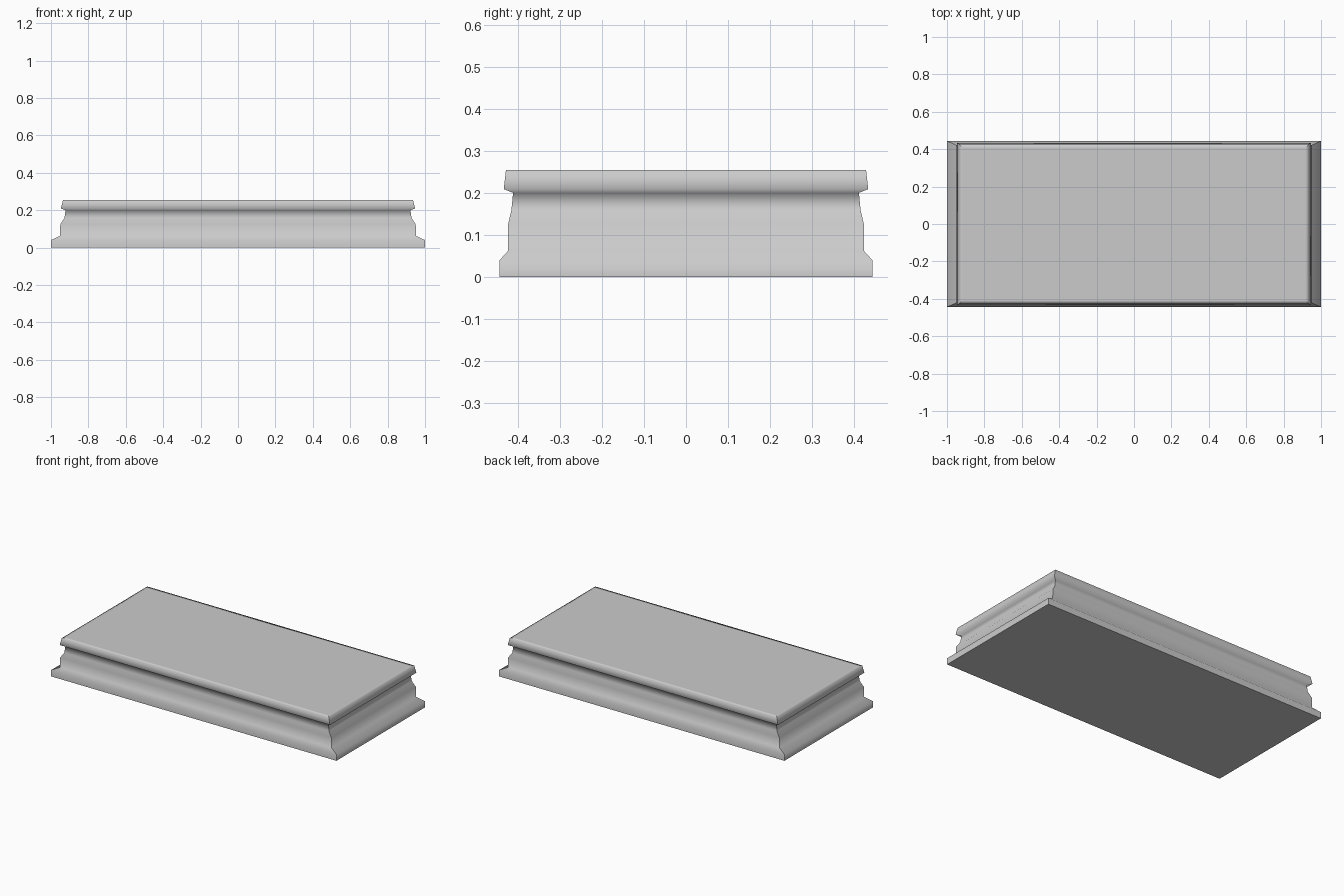
import bpy
import bmesh

cube = bpy.data.objects.get("Cube")
if cube:
    bpy.data.objects.remove(cube, do_unlink=True)

# Pale stone colour
stone = bpy.data.materials.new("pale_grey_stone")
stone.use_nodes = True
colour = (0.6, 0.6, 0.6, 1)
stone.diffuse_color = colour
stone.node_tree.nodes["Principled BSDF"].inputs["Base Color"].default_value = colour

# Moulding profile, bottom to top: half width, half depth, height
profile = [
    (1.0, 0.443, 0.0),
    (1.0, 0.443, 0.04),
    (0.952, 0.423, 0.062),
    (0.95, 0.423, 0.125),
    (0.928, 0.415, 0.158),
    (0.922, 0.411, 0.2),
    (0.947, 0.433, 0.209),
    (0.936, 0.428, 0.254),
    (0.916, 0.408, 0.254),
]

# Stack mitred rectangular rings into the plinth
bm = bmesh.new()
rings = [[bm.verts.new((sx * x, sy * y, z))
          for sx, sy in ((-1, -1), (1, -1), (1, 1), (-1, 1))]
         for x, y, z in profile]
for low, high in zip(rings, rings[1:]):
    for i in range(4):
        j = (i + 1) % 4
        bm.faces.new((low[i], low[j], high[j], high[i]))
bm.faces.new(rings[0][::-1])
bm.faces.new(rings[-1])
for face in bm.faces:
    face.smooth = True

# Crisp mitres and base edge, soft moulding between
for low, high in zip(rings, rings[1:]):
    for a, b in zip(low, high):
        bm.edges.get((a, b)).smooth = False
for i in range(4):
    bm.edges.get((rings[0][i], rings[0][i - 1])).smooth = False

mesh = bpy.data.meshes.new("moulded_plinth")
bm.to_mesh(mesh)
bm.free()
mesh.materials.append(stone)
plinth = bpy.data.objects.new("moulded_plinth", mesh)
bpy.context.collection.objects.link(plinth)
